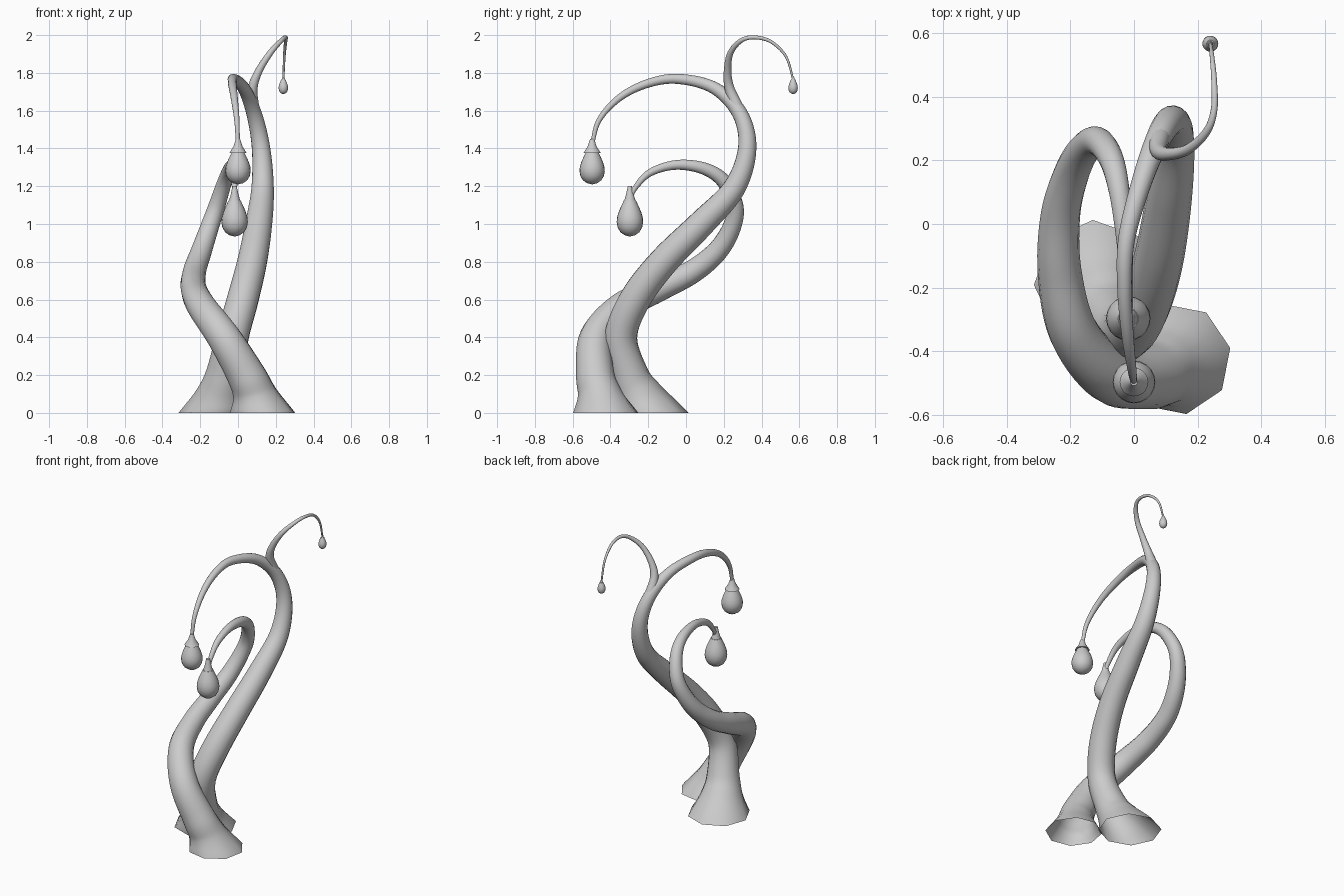
import bpy
import math
from mathutils import Vector

if "Cube" in bpy.data.objects:
    bpy.data.objects.remove(bpy.data.objects["Cube"])

SIDES = 16
UP = Vector((0, 0, 1))


def finish(name, verts, faces, angle):
    me = bpy.data.meshes.new(name)
    me.from_pydata([tuple(v) for v in verts], [], faces)
    me.update()
    ob = bpy.data.objects.new(name, me)
    bpy.context.collection.objects.link(ob)
    bpy.ops.object.select_all(action='DESELECT')
    ob.select_set(True)
    bpy.context.view_layer.objects.active = ob
    bpy.ops.object.shade_smooth_by_angle(angle=math.radians(angle))
    return ob


def bridge(rings, n):
    return [(r * n + i, r * n + (i + 1) % n, (r + 1) * n + (i + 1) % n, (r + 1) * n + i)
            for r in range(rings - 1) for i in range(n)]


def spline(points, steps=7):
    # Catmull-Rom through (x, y, z, radius) points
    p = [Vector(q) for q in points]
    p = [2 * p[0] - p[1]] + p + [2 * p[-1] - p[-2]]
    out = []
    for i in range(1, len(p) - 2):
        a, b, c, d = p[i - 1:i + 3]
        for s in range(steps):
            t = s / steps
            out.append(0.5 * (2 * b + (c - a) * t + (2 * a - 5 * b + 4 * c - d) * t * t
                              + (3 * b - a - 3 * c + d) * t ** 3))
    return out + [p[-2]]


def tube(name, points, rooted=False, phase=0.2):
    path = spline(points)
    verts, side = [], Vector((1, 0, 0))
    for k, q in enumerate(path):
        tan = (path[min(k + 1, len(path) - 1)] - path[max(k - 1, 0)]).to_3d().normalized()
        if rooted:  # level the foot so it sits flat on the ground
            tan = UP.lerp(tan, min(1, k / 16)).normalized()
        side = (side - tan * side.dot(tan)).normalized()
        other = tan.cross(side)
        # the foot rim is an octagon which rounds off further up
        facet = max(0, 1 - k / 9) if rooted else 0
        for i in range(SIDES):
            a = 2 * math.pi * i / SIDES + phase
            r = q[3] * (1 - facet * (1 - math.cos(math.pi / 8)) * (i % 2))
            verts.append(q.to_3d() + r * (side * math.cos(a) + other * math.sin(a)))
    return finish(name, verts, bridge(len(path), SIDES), 50)


def lathe(name, centre, profile, n=20, angle=40):
    verts = [Vector((centre[0] + r * math.cos(2 * math.pi * i / n),
                     centre[1] + r * math.sin(2 * math.pi * i / n), z))
             for r, z in profile for i in range(n)]
    faces = bridge(len(profile), n)
    faces += [tuple(range(n))[::-1], tuple(range(len(verts) - n, len(verts)))]
    return finish(name, verts, faces, angle)


def bulb(name, x, y, bottom, top, rad):
    # teardrop: round bottom drawn up to a narrow neck
    shape = [(0.03, 0), (0.4, 0.035), (0.72, 0.12), (0.93, 0.25), (1, 0.4), (0.97, 0.53),
             (0.86, 0.67), (0.71, 0.8), (0.57, 0.91), (0.46, 1)]
    return lathe(name, (x, y), [(rad * r, bottom + (top - bottom) * t) for r, t in shape])


# Tall stem with its flared hollow foot
tube("tall_stem", [
    (-.12, -.182, 0, .195), (-.095, -.25, .1, .133), (-.07, -.30, .2, .103), (-.03, -.345, .4, .087),
    (.025, -.27, .6, .084), (.075, -.12, .8, .079), (.11, .08, 1.0, .072), (.13, .255, 1.19, .06),
    (.122, .324, 1.4, .049), (.085, .285, 1.585, .041), (.03, .15, 1.72, .033),
    (-.022, -.04, 1.768, .027), (-.03, -.2, 1.745, .023), (-.02, -.35, 1.67, .019),
    (-.006, -.46, 1.55, .014), (0, -.50, 1.41, .01)], True, .05)

# Short stem with its flared hollow foot
tube("short_stem", [
    (.13, -.425, 0, .176), (.09, -.455, .1, .12), (.043, -.48, .2, .103), (-.075, -.475, .4, .089),
    (-.19, -.34, .56, .078), (-.234, -.15, .655, .069), (-.231, .03, .745, .062),
    (-.196, .16, .85, .056), (-.155, .237, .97, .05), (-.114, .26, 1.09, .045),
    (-.072, .205, 1.22, .039), (-.046, .1, 1.292, .033), (-.03, -.05, 1.313, .026),
    (-.022, -.19, 1.272, .02), (-.018, -.27, 1.19, .014), (-.016, -.295, 1.13, .01)], True)

# Thin branch leaving the tall stem
tube("branch", [
    (.12, .32, 1.42, .036), (.1, .31, 1.52, .036), (.08, .27, 1.62, .033), (.078, .23, 1.72, .026),
    (.11, .22, 1.81, .02), (.17, .235, 1.905, .016), (.228, .29, 1.97, .0125),
    (.252, .36, 1.988, .0105), (.252, .45, 1.965, .009), (.245, .53, 1.885, .007),
    (.24, .57, 1.755, .005)])

# Hanging bulbs
bulb("tall_bulb", 0, -.497, 1.21, 1.385, .067)
bulb("short_bulb", -.018, -.297, .934, 1.125, .07)
bulb("branch_bulb", .24, .567, 1.688, 1.765, .025)

# Conical caps holding the bulbs
lathe("tall_cap", (0, -.497), [(.045, 1.377), (.04, 1.385), (.024, 1.41), (.011, 1.45)])
lathe("short_cap", (-.018, -.297), [(.033, 1.115), (.022, 1.15), (.011, 1.2)])
lathe("branch_cap", (.24, .567), [(.013, 1.745), (.005, 1.78)])
